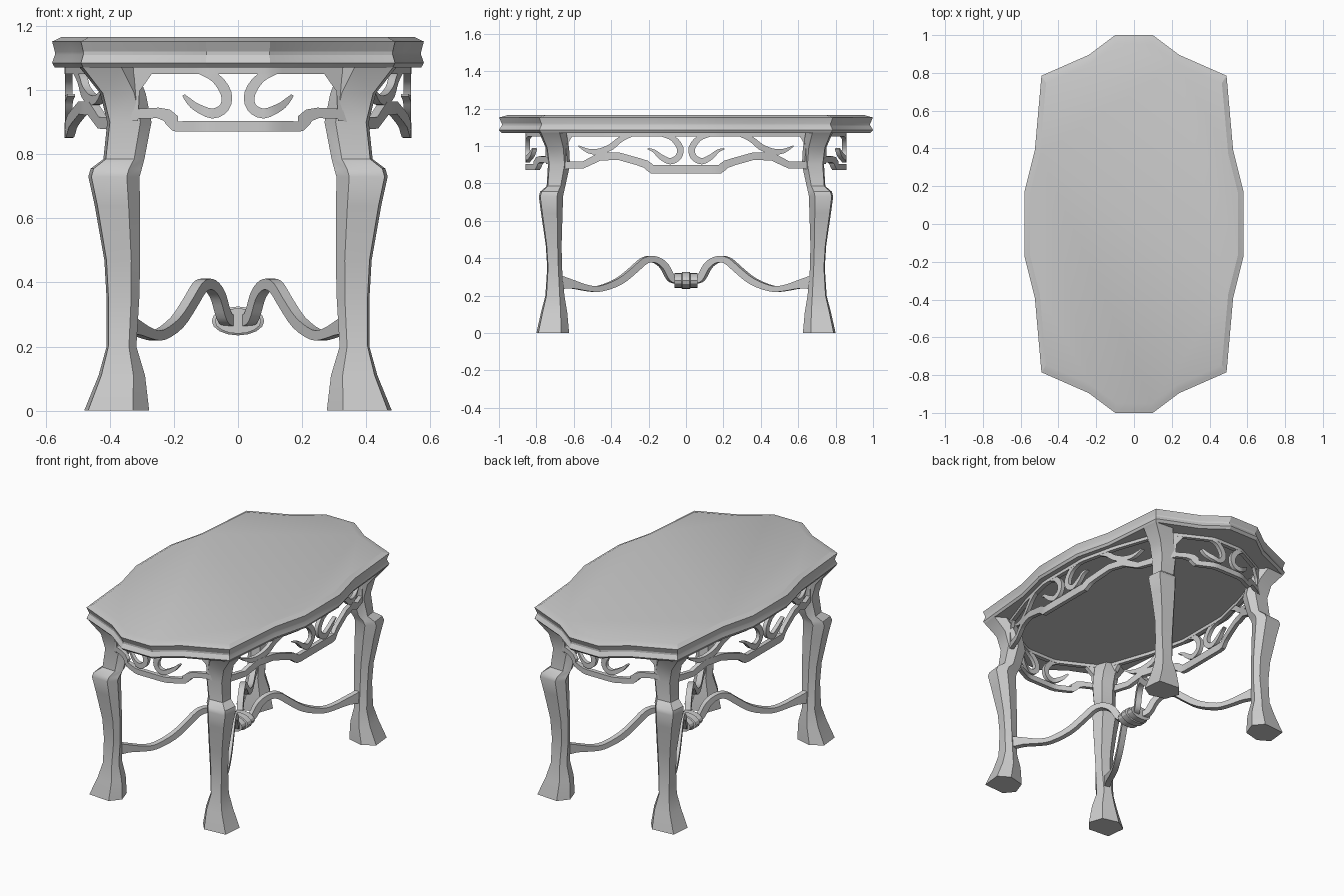
import bpy, bmesh, math
from mathutils import Vector

if "Cube" in bpy.data.objects:
    bpy.data.objects.remove(bpy.data.objects["Cube"])


def finish(bm, name, angle=30):
    bmesh.ops.recalc_face_normals(bm, faces=bm.faces[:])
    me = bpy.data.meshes.new(name)
    bm.to_mesh(me)
    bm.free()
    ob = bpy.data.objects.new(name, me)
    bpy.context.collection.objects.link(ob)
    bpy.ops.object.select_all(action='DESELECT')
    ob.select_set(True)
    bpy.context.view_layer.objects.active = ob
    bpy.ops.object.shade_smooth_by_angle(angle=math.radians(angle))
    return ob


def loft(bm, rings):
    vs = [[bm.verts.new(p) for p in r] for r in rings]
    n = len(vs[0])
    for a, b in zip(vs, vs[1:]):
        for i in range(n):
            bm.faces.new((a[i], a[(i + 1) % n], b[(i + 1) % n], b[i]))
    bm.faces.new(vs[0][::-1])
    bm.faces.new(vs[-1])


def lerp_table(table, s):
    s = abs(s)
    for (a, u), (b, v) in zip(table, table[1:]):
        if s <= b:
            return u + (v - u) * (s - a) / (b - a)
    (a, u), (b, v) = table[-2:]
    return v + (v - u) * (s - b) / (b - a)


def resample(pts, smooth, step=0.03):
    P = [Vector(p) for p in pts]
    out = []
    for i in range(len(P) - 1):
        p1, p2 = P[i], P[i + 1]
        p0, p3 = P[max(i - 1, 0)], P[min(i + 2, len(P) - 1)]
        n = 3 if smooth else max(1, math.ceil((p2 - p1).length / step))
        for k in range(n):
            t = k / n
            if smooth:
                out.append(0.5 * (2 * p1 + (p2 - p0) * t + (2 * p0 - 5 * p1 + 4 * p2 - p3) * t * t
                                  + (3 * p1 - p0 - 3 * p2 + p3) * t ** 3))
            else:
                out.append(p1.lerp(p2, t))
    return out + [P[-1]]


def ribbon(bm, pts, thick, place, smooth=False):
    """Flat band along (s, z, width), given a thickness and put in space by place(s, z, t)."""
    pts = resample(pts, smooth)
    rings = []
    for i, p in enumerate(pts):
        d = pts[min(i + 1, len(pts) - 1)] - pts[max(i - 1, 0)]
        n = Vector((-d.y, d.x)).normalized() * p.z / 2
        h = thick / 2
        rings.append([place(p.x + n.x * a, p.y + n.y * a, b * h)
                      for a, b in ((1, 1), (1, -1), (-1, -1), (-1, 1))])
    loft(bm, rings)


# Table top: moulded edge from scaled copies of one outline
quarter = [(0.58, 0.17), (0.525, 0.39), (0.49, 0.785), (0.24, 0.895), (0.10, 1.0)]
outline = (quarter + [(-x, y) for x, y in quarter[::-1]]
           + [(-x, -y) for x, y in quarter] + [(x, -y) for x, y in quarter[::-1]])
edge = [(0.985, 1.07), (1.0, 1.085), (0.985, 1.11), (0.985, 1.12), (1.0, 1.152),
        (0.983, 1.156), (0.95, 1.166)]
bm = bmesh.new()
loft(bm, [[(x * s, y * s, z) for x, y in outline] for s, z in edge])
finish(bm, "table_top", 20)

# Legs: six-sided sections fitted to (z, inner x, outer x, inner y, outer y)
section = [(1, -0.5), (0.88, 0.88), (-0.5, 1), (-1, 0.3), (-0.7, -0.7), (0.3, -1)]
leg = [(0, .277, .48, .625, .80), (.11, .29, .435, .635, .775), (.2, .317, .41, .65, .752),
       (.35, .308, .41, .663, .742), (.47, .305, .417, .665, .75), (.64, .306, .447, .66, .775),
       (.73, .307, .467, .657, .787), (.755, .30, .46, .652, .78), (.785, .292, .42, .645, .745),
       (.9, .27, .408, .62, .738), (.99, .288, .43, .625, .75), (1.072, .32, .495, .64, .785)]
for sx, nx in ((-1, "left"), (1, "right")):
    for sy, ny in ((-1, "front"), (1, "back")):
        bm = bmesh.new()
        loft(bm, [[(sx * ((a + b) / 2 + u * (b - a) / 2), sy * ((c + d) / 2 + v * (d - c) / 2), z)
                   for u, v in section] for z, a, b, c, d in leg])
        finish(bm, f"{ny}_{nx}_leg", 35)

# Pierced aprons: rails run the full width, the rest is mirrored
end_bend = [(0, .845), (.1, .845), (.22, .785), (.345, .72)]
end_rails = [[(0, 1.061, .022), (.33, 1.061, .022)],
             [(0, .887, .033), (.195, .887, .033), (.205, .905, .045), (.222, .922, .04),
              (.25, .929, .033), (.31, .927, .03), (.35, .912, .03)]]
end_parts = [([(.295, 1.065, .06), (.322, 1.0, .03), (.33, .905, .035)], False),
             ([(.12, 1.056, .012), (.07, 1.038, .03), (.037, .99, .034), (.042, .947, .031),
               (.08, .927, .031), (.13, .947, .025), (.155, .968, .018), (.17, .985, .008)], True)]
side_bend = [(0, .528), (.17, .528), (.4, .475), (.66, .385)]
side_rails = [[(0, 1.061, .022), (.65, 1.061, .022)],
              [(0, .875, .047), (.18, .875, .047), (.215, .902, .043), (.26, .917, .04),
               (.36, .945, .04), (.46, .943, .042), (.55, .898, .036), (.66, .897, .04)]]
side_parts = [([(.635, 1.065, .06), (.655, 1.0, .03), (.655, .89, .04)], False),
              ([(.13, 1.056, .012), (.07, 1.04, .03), (.032, .99, .036), (.04, .942, .034),
                (.085, .918, .034), (.135, .942, .028), (.17, .972, .018), (.205, .985, .006)], True),
              ([(.29, 1.056, .014), (.35, 1.035, .03), (.40, .995, .034), (.46, .971, .032),
                (.52, .972, .024), (.575, 1.0, .006)], True)]


def apron(name, rails, parts, place):
    bm = bmesh.new()
    for r in rails:
        ribbon(bm, [(-s, z, w) for s, z, w in r[:0:-1]] + r, 0.026, place)
    for pts, smooth in parts:
        for m in (-1, 1):
            ribbon(bm, [(m * s, z, w) for s, z, w in pts], 0.024, place, smooth)
    finish(bm, name)


for d, name in ((-1, "front_apron"), (1, "back_apron")):
    apron(name, end_rails, end_parts,
          lambda s, z, t, d=d: (s, d * (lerp_table(end_bend, s) + t), z))
for d, name in ((-1, "left_apron"), (1, "right_apron")):
    apron(name, side_rails, side_parts,
          lambda s, z, t, d=d: (d * (lerp_table(side_bend, s) + t), s, z))

# Crossed stretcher: four wavy bars from the legs to the centre
wave = [(.0, .278, .036), (.06, .283, .036), (.085, .30, .036), (.115, .355, .036),
        (.15, .385, .034), (.19, .395, .034), (.23, .382, .036), (.28, .338, .036),
        (.36, .275, .036), (.46, .237, .032), (.53, .24, .032), (.61, .26, .045), (.69, .272, .08)]
bm = bmesh.new()
for sx in (-1, 1):
    for sy in (-1, 1):
        ribbon(bm, wave, 0.034,
               lambda s, z, t: (sx * (.53 * s + .88 * t), sy * (s - .47 * t), z), smooth=True)
finish(bm, "stretcher")

# Centre collar: stepped oval band along y
bm = bmesh.new()
steps = [(-.062, .88), (-.024, .88), (-.02, 1), (.02, 1), (.024, .88), (.062, .88)]
loft(bm, [[(.082 * k * math.cos(i * math.pi / 8), y, .28 + .045 * k * math.sin(i * math.pi / 8))
           for i in range(16)] for y, k in steps])
finish(bm, "stretcher_collar")
